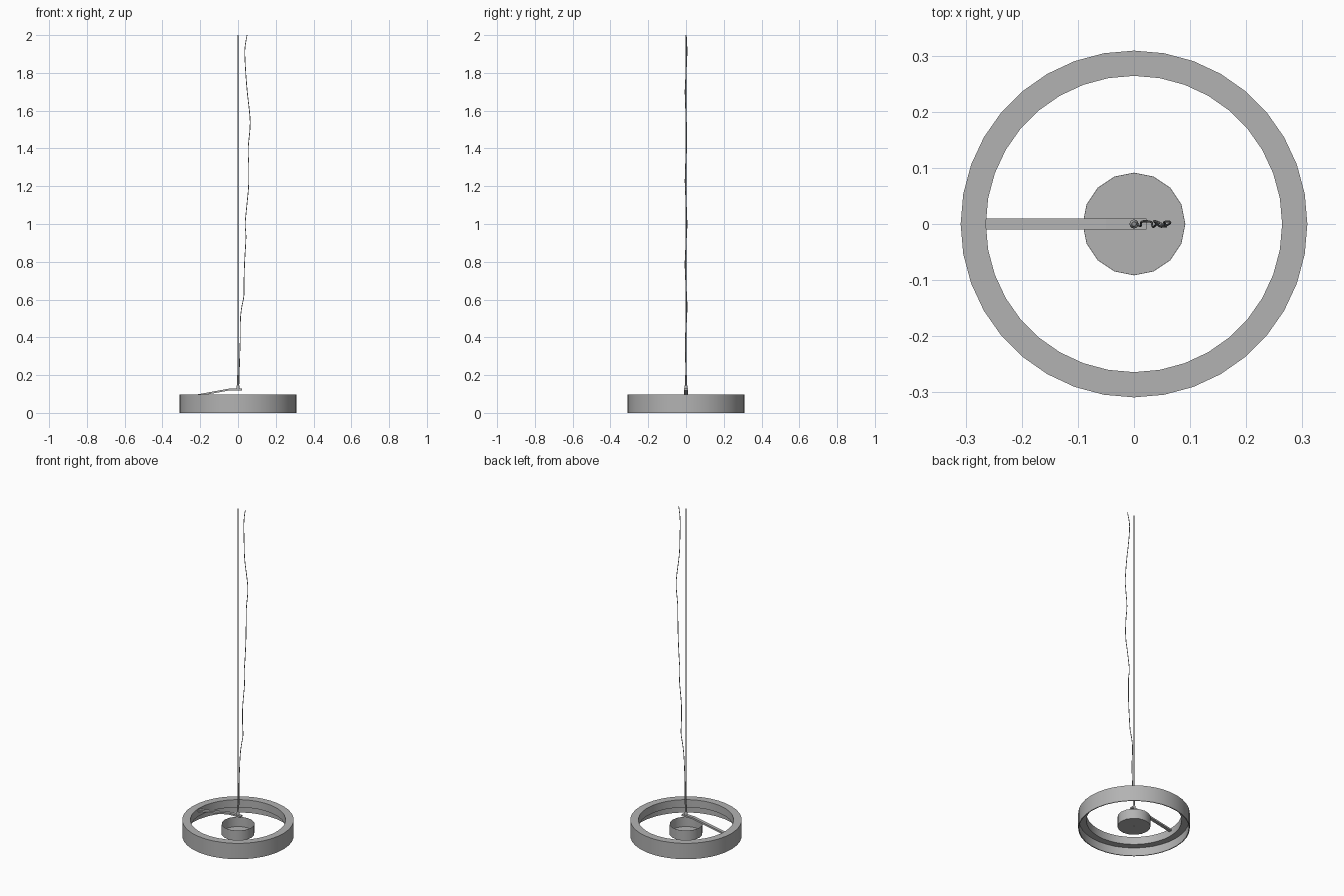
import bpy, bmesh, math
from mathutils import Vector

if "Cube" in bpy.data.objects:
    bpy.data.objects.remove(bpy.data.objects["Cube"])

# Dark grey finish shared by all parts
grey = bpy.data.materials.new("dark_grey")
grey.diffuse_color = (0.45, 0.45, 0.45, 1)
grey.use_nodes = True
grey.node_tree.nodes["Principled BSDF"].inputs["Base Color"].default_value = grey.diffuse_color


def finish(name, bm, smooth=True):
    bmesh.ops.recalc_face_normals(bm, faces=bm.faces[:])
    me = bpy.data.meshes.new(name)
    bm.to_mesh(me)
    bm.free()
    me.materials.append(grey)
    ob = bpy.data.objects.new(name, me)
    bpy.context.collection.objects.link(ob)
    if smooth:
        bpy.ops.object.select_all(action='DESELECT')
        ob.select_set(True)
        bpy.context.view_layer.objects.active = ob
        bpy.ops.object.shade_smooth_by_angle(angle=math.radians(35))
    return ob


def lathe(name, profile, sides):
    """Spin a closed (radius, z) profile around z; radius 0 becomes a pole."""
    bm = bmesh.new()
    rings = []
    for r, z in profile:
        if r == 0:
            rings.append([bm.verts.new((0, 0, z))] * sides)
        else:
            rings.append([bm.verts.new((r * math.cos(2 * math.pi * i / sides),
                                        r * math.sin(2 * math.pi * i / sides), z))
                          for i in range(sides)])
    for k in range(len(rings)):
        a, b = rings[k], rings[(k + 1) % len(rings)]
        for i in range(sides):
            j = (i + 1) % sides
            vs = list(dict.fromkeys((a[i], a[j], b[j], b[i])))
            if len(vs) > 2:
                bm.faces.new(vs)
    return finish(name, bm)


def tube(name, points, radius, sides=8):
    """Round tube whose cross-sections stay horizontal along a rising path."""
    bm = bmesh.new()
    rings = []
    for p in points:
        rings.append([bm.verts.new(Vector(p) + Vector((
            radius * math.cos(2 * math.pi * i / sides),
            radius * math.sin(2 * math.pi * i / sides), 0))) for i in range(sides)])
    for a, b in zip(rings, rings[1:]):
        for i in range(sides):
            j = (i + 1) % sides
            bm.faces.new((a[i], a[j], b[j], b[i]))
    bm.faces.new(rings[0][::-1])
    bm.faces.new(rings[-1])
    return finish(name, bm)


# Outer ring: L-shaped section, recessed from below
lathe("outer_ring", [(0.309, 0), (0.309, 0.097), (0.264, 0.097),
                     (0.264, 0.05), (0.304, 0.05), (0.304, 0)], 36)

# Central cup, open at the top, with a thin wall
lathe("centre_cup", [(0, 0.012), (0.0915, 0.012), (0.0915, 0.073),
                     (0.0905, 0.073), (0.0905, 0.014), (0, 0.014)], 16)

# Small button under the cup
lathe("cup_button", [(0, 0.009), (0.004, 0.009), (0.004, 0.013), (0, 0.013)], 12)

# Bent flat arm from the ring to the centre
bm = bmesh.new()
path = [(-0.265, 0.084), (-0.05, 0.123), (0.022, 0.123)]
outline = [(x, z + 0.005) for x, z in path] + [(x, z - 0.005) for x, z in path[::-1]]
face = bm.faces.new([bm.verts.new((x, -0.01, z)) for x, z in outline])
ext = bmesh.ops.extrude_face_region(bm, geom=[face])
bmesh.ops.translate(bm, vec=(0, 0.02, 0),
                    verts=[v for v in ext["geom"] if isinstance(v, bmesh.types.BMVert)])
finish("support_arm", bm, smooth=False)

# Stepped cable gland above the arm
lathe("cable_gland", [(0, 0.12), (0.008, 0.12), (0.008, 0.14), (0.005, 0.148),
                      (0.004, 0.2), (0, 0.2)], 16)

# Straight suspension wire
tube("suspension_wire", [(0, 0, 0.12), (0, 0, 2.0)], 0.0015)

# Loose wavy power cable (x, z), smoothed with Catmull-Rom
key = [(0.004, 0.13), (0.006, 0.2), (0.009, 0.3), (0.012, 0.4), (0.013, 0.5),
       (0.020, 0.56), (0.031, 0.62), (0.032, 0.7), (0.035, 0.8), (0.042, 0.93),
       (0.038, 1.0), (0.047, 1.1), (0.056, 1.2), (0.057, 1.3), (0.054, 1.4),
       (0.063, 1.5), (0.063, 1.57), (0.049, 1.7), (0.041, 1.8), (0.036, 1.9),
       (0.039, 1.95), (0.048, 2.0)]
k = [Vector((x, 0.005 * math.sin(z * 14) * min(1, (z - 0.13) * 4), z)) for x, z in key]
pts = []
for i in range(len(k) - 1):
    p0, p1, p2, p3 = k[max(i - 1, 0)], k[i], k[i + 1], k[min(i + 2, len(k) - 1)]
    for t in (0, 0.25, 0.5, 0.75):
        pts.append(0.5 * (2 * p1 + (p2 - p0) * t + (2 * p0 - 5 * p1 + 4 * p2 - p3) * t * t
                          + (3 * p1 - p0 - 3 * p2 + p3) * t ** 3))
pts.append(k[-1])
tube("power_cable", pts, 0.002)
